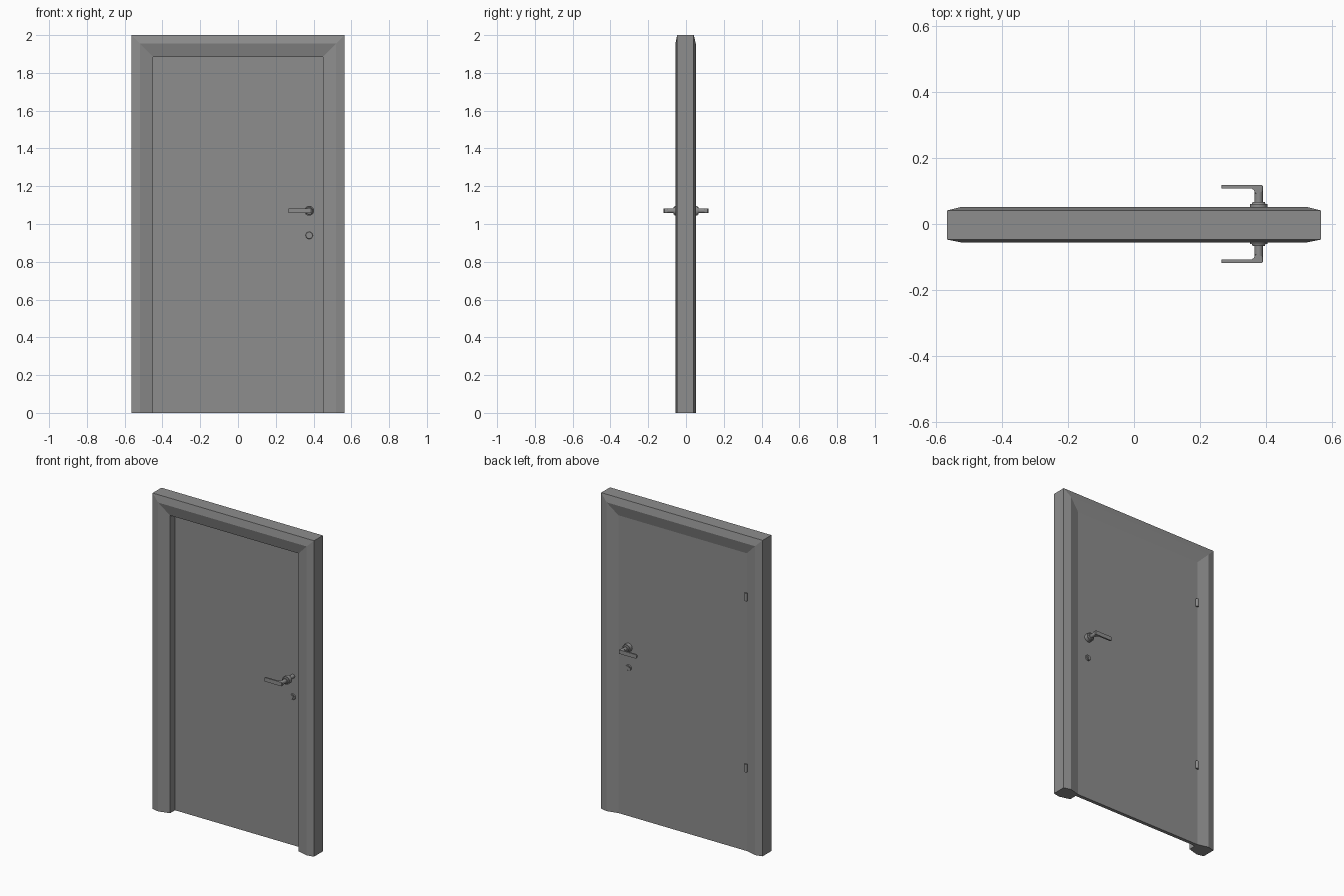
import bpy, bmesh, math
from mathutils import Matrix, Vector

cube = bpy.data.objects.get("Cube")
if cube:
    bpy.data.objects.remove(cube, do_unlink=True)

grey = bpy.data.materials.new("mid_grey")
grey.use_nodes = True
grey.diffuse_color = (0.27, 0.27, 0.27, 1)
grey.node_tree.nodes["Principled BSDF"].inputs["Base Color"].default_value = (0.27, 0.27, 0.27, 1)


def finish(name, bm, smooth=False):
    bmesh.ops.recalc_face_normals(bm, faces=bm.faces)
    mesh = bpy.data.meshes.new(name)
    bm.to_mesh(mesh)
    bm.free()
    mesh.materials.append(grey)
    obj = bpy.data.objects.new(name, mesh)
    bpy.context.collection.objects.link(obj)
    if smooth:
        bpy.ops.object.select_all(action='DESELECT')
        obj.select_set(True)
        bpy.context.view_layer.objects.active = obj
        bpy.ops.object.shade_smooth_by_angle(angle=math.radians(35))
    return obj


def add_box(bm, lo, hi):
    lo, hi = Vector(lo), Vector(hi)
    mat = Matrix.Translation((lo + hi) / 2) @ Matrix.Diagonal((*(hi - lo), 1))
    bmesh.ops.create_cube(bm, size=1, matrix=mat)


def add_disc(bm, x, z, y0, y1, r0, r1=None, segments=32):
    # Cylinder or cone along y, with radius r0 at y0 and r1 at y1
    a, b = Vector((x, y0, z)), Vector((x, y1, z))
    turn = (b - a).to_track_quat('Z', 'Y').to_matrix().to_4x4()
    bmesh.ops.create_cone(bm, cap_ends=True, segments=segments, radius1=r0,
                          radius2=r0 if r1 is None else r1, depth=(b - a).length,
                          matrix=Matrix.Translation((a + b) / 2) @ turn)


def extrude_profile(bm, points, direction):
    face = bm.faces.new([bm.verts.new(p) for p in points])
    new = bmesh.ops.extrude_face_region(bm, geom=[face])["geom"]
    verts = [v for v in new if isinstance(v, bmesh.types.BMVert)]
    bmesh.ops.translate(bm, verts=verts, vec=direction)


HALF_W, TOP = 0.565, 2.0
DOOR_FRONT, DOOR_BACK = 0.012, 0.034
HANDLE_X, HANDLE_Z, LOCK_Z = 0.377, 1.07, 0.94

# Mitred frame: (inset, y) section swept up, across and down
section = [(0, -0.047), (0.045, -0.056), (0.115, -0.037),
           (0.115, DOOR_BACK), (0.045, 0.052), (0, 0.041)]
bm = bmesh.new()
rings = []
for side, at_top in ((-1, False), (-1, True), (1, True), (1, False)):
    rings.append([bm.verts.new((side * (HALF_W - d), y, TOP - d if at_top else 0))
                  for d, y in section])
for a, b in zip(rings, rings[1:]):
    for i in range(len(section)):
        j = (i + 1) % len(section)
        bm.faces.new((a[i], a[j], b[j], b[i]))
bm.faces.new(rings[0])
bm.faces.new(rings[-1])
finish("door_frame", bm)

# Door leaf
bm = bmesh.new()
add_box(bm, (-0.451, DOOR_FRONT, 0), (0.451, DOOR_BACK, 1.886))
finish("door_leaf", bm)

# Handle sets and lock plates on both sides
for side, s, face in (("front", -1, DOOR_FRONT), ("back", 1, DOOR_BACK)):
    bm = bmesh.new()
    add_disc(bm, HANDLE_X, HANDLE_Z, s * 0.036, s * 0.06, 0.026)
    add_disc(bm, HANDLE_X, HANDLE_Z, s * 0.06, s * 0.067, 0.021, 0.018)
    finish(side + "_rosette", bm, True)

    bm = bmesh.new()
    add_disc(bm, HANDLE_X, HANDLE_Z, face, s * 0.108, 0.0125)
    finish(side + "_handle_neck", bm, True)

    # Lever outline: rounded corner at the neck, fillet on the inside, rounded off in front view
    bm = bmesh.new()
    outline = [(0.265, 0.108), (0.265, 0.118), (0.386, 0.118), (0.39, 0.114), (0.39, 0.098)]
    outline += [(0.35 + 0.016 * math.cos(t), 0.092 + 0.016 * math.sin(t))
                for t in (math.radians(a) for a in range(0, 91, 15))]
    extrude_profile(bm, [(x, s * d, HANDLE_Z - 0.0125) for x, d in outline], (0, 0, 0.025))
    ends = [e for e in bm.edges
            if all(v.co.x < 0.27 or v.co.x > 0.389 for v in e.verts)
            and abs(e.verts[0].co.z - e.verts[1].co.z) < 0.001
            and abs(e.verts[0].co.x - e.verts[1].co.x) < 0.001]
    bmesh.ops.bevel(bm, geom=ends, offset=0.007, segments=4, profile=0.5, affect='EDGES')
    finish(side + "_lever", bm, True)

    bm = bmesh.new()
    add_disc(bm, HANDLE_X, LOCK_Z, face, face + s * 0.006, 0.019, 0.017)
    finish(side + "_lock_plate", bm, True)

    bm = bmesh.new()
    add_disc(bm, HANDLE_X, LOCK_Z + 0.004, face, face + s * 0.01, 0.008, segments=20)
    add_box(bm, (HANDLE_X - 0.004, min(face, face + s * 0.01), LOCK_Z - 0.014),
            (HANDLE_X + 0.004, max(face, face + s * 0.01), LOCK_Z))
    finish(side + "_lock_cylinder", bm, True)

# Hinge barrels on the back
for name, z in (("lower_hinge", 0.527), ("upper_hinge", 1.61)):
    bm = bmesh.new()
    bmesh.ops.create_cone(bm, cap_ends=True, segments=20, radius1=0.009, radius2=0.009,
                          depth=0.05, matrix=Matrix.Translation((-0.445, 0.037, z)))
    finish(name, bm, True)
